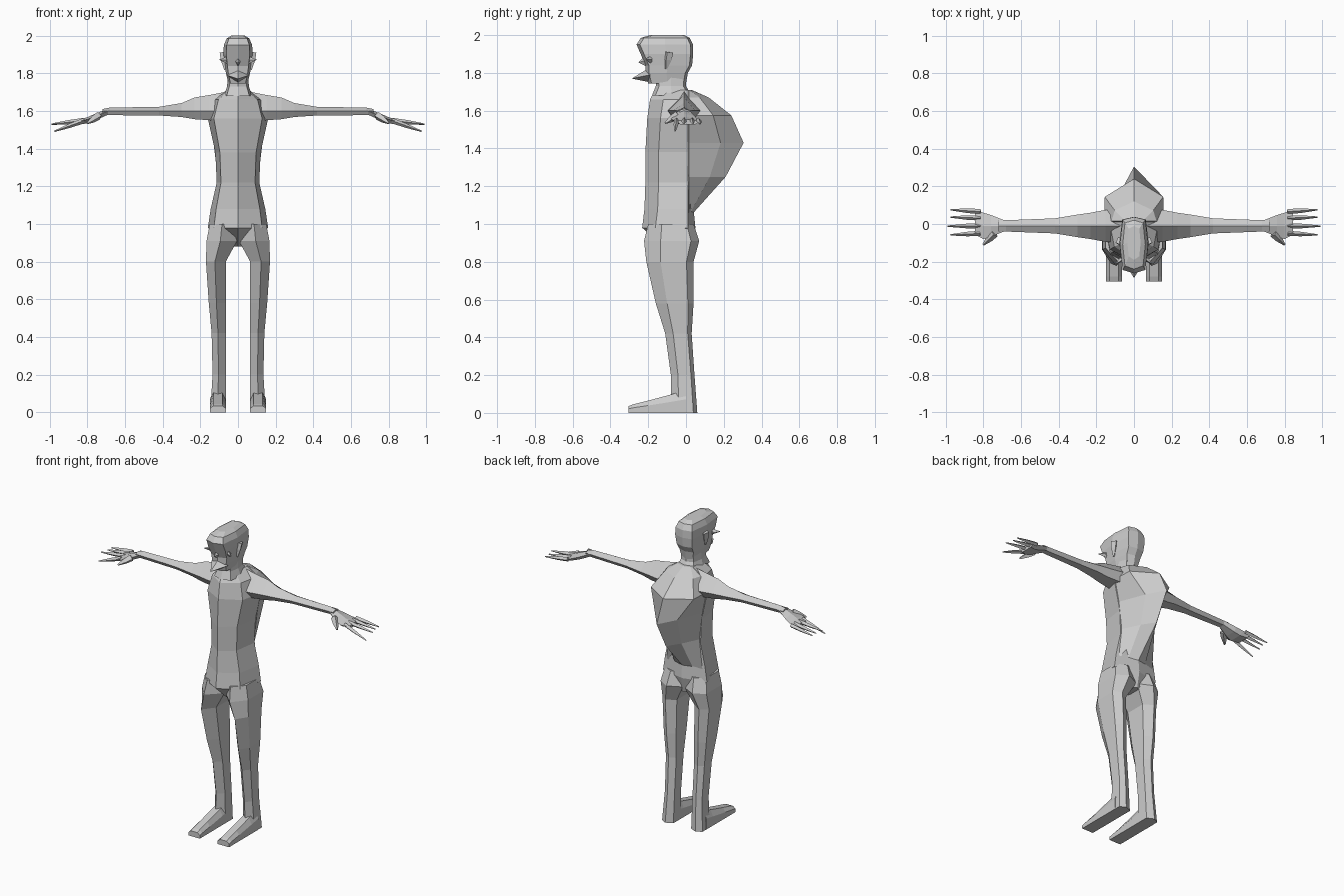
import bpy, bmesh
from mathutils import Vector

default_cube = bpy.data.objects.get("Cube")
if default_cube:
    bpy.data.objects.remove(default_cube, do_unlink=True)

color = (.6, .6, .6, 1)
grey = bpy.data.materials.new("plain_grey")
grey.use_nodes = True
grey.diffuse_color = color
grey.node_tree.nodes["Principled BSDF"].inputs["Base Color"].default_value = color


def loft(name, rings, mirror=False):
    """Skin a closed flat-shaded surface through rings of equal length."""
    bm = bmesh.new()
    loops = [[bm.verts.new(point) for point in ring] for ring in rings]
    count = len(loops[0])
    for lower, upper in zip(loops, loops[1:]):
        for i in range(count):
            j = (i + 1) % count
            bm.faces.new((lower[i], lower[j], upper[j], upper[i]))
    bm.faces.new(loops[0][::-1])
    bm.faces.new(loops[-1])
    bmesh.ops.remove_doubles(bm, verts=bm.verts, dist=.0001)
    bmesh.ops.recalc_face_normals(bm, faces=bm.faces)
    mesh = bpy.data.meshes.new(name)
    bm.to_mesh(mesh)
    bm.free()
    mesh.materials.append(grey)
    obj = bpy.data.objects.new(name, mesh)
    bpy.context.collection.objects.link(obj)
    if mirror:
        obj.modifiers.new("mirror", "MIRROR").use_axis[0] = True


def symmetric(z, half):
    """Level ring from half an outline, running front centre to back centre."""
    other_side = [(-x, y) for x, y in reversed(half) if x > 0]
    return [(x, y, z) for x, y in half + other_side]


def spike(name, centre, width, height, tip, mirror=False):
    """Upright diamond drawn out to a point."""
    x, y, z = centre
    base = [(x - width, y, z), (x, y, z + height),
            (x + width, y, z), (x, y, z - height)]
    loft(name, [base, [tip] * len(base)], mirror)


def taper(name, base, tip, radius):
    """Mirrored pair of four-sided digits that narrow towards the tip."""
    start, end = Vector(base), Vector(tip)
    side = (end - start).cross(Vector((0, 0, 1))).normalized()
    up = side.cross(end - start).normalized()
    rings = []
    for along, scale in ((0, 1), (.45, .85), (1, .25)):
        centre = start.lerp(end, along)
        rings.append([centre + direction * radius * scale
                      for direction in (side, up, -side, -up)])
    loft(name, rings, True)


# Torso: height, half width, front, back
def torso_ring(z, width, front, back):
    return symmetric(z, [(0, front), (width * .8, front + .07),
                         (width, .01), (0, back)])


torso = [
    (.88, .03, -.12, .03),
    (.98, .16, -.232, .05),
    (1.08, .145, -.22, .04),
    (1.22, .113, -.215, .03),
    (1.38, .12, -.215, .03),
    (1.56, .16, -.205, .04),
    (1.66, .13, -.19, .04),
    (1.71, .06, -.165, .02),
]
loft("torso", [torso_ring(*row) for row in torso])


# Hunched back: height, half width, spine, and how boxy the section is
def hump_ring(z, width, spine, fullness):
    return symmetric(z, [(0, -.05), (width, .015),
                         (width * fullness, spine * .6), (0, spine)])


hump = [
    (1.71, .06, .03, .8),
    (1.67, .12, .12, .85),
    (1.575, .16, .24, .97),
    (1.43, .13, .305, .5),
    (1.25, .108, .21, .5),
    (1.06, .13, .04, .5),
]
loft("back_hump", [hump_ring(*row) for row in hump])


# Legs: height, outer side, front, back
def leg_ring(z, outer, front, back):
    inner = .065 if z < .85 else .005
    middle = inner + (outer - inner) * .55
    depth = back - front
    near, far = front + depth * .3, back - depth * .15
    return [(middle, front, z), (outer, near, z), (outer, far, z),
            (middle, back, z), (inner, far, z), (inner, near, z)]


legs = [
    (1, .15, -.2, .04),
    (.91, .167, -.222, .07),
    (.8, .17, -.21, .04),
    (.58, .155, -.16, .04),
    (.42, .14, -.11, .03),
    (.2, .135, -.08, .045),
    (0, .147, -.08, .06),
]
loft("legs", [leg_ring(*row) for row in legs], True)


# Feet: flat soles with chamfered tops, falling towards the toes
def foot_ring(y, height, inner=.065, outer=.148, chamfer=.018):
    shoulder = height * .6
    return [(inner, y, 0), (inner, y, shoulder), (inner + chamfer, y, height),
            (outer - chamfer, y, height), (outer, y, shoulder), (outer, y, 0)]


feet = [(0, .12), (-.07, .1), (-.2, .065), (-.28, .045), (-.305, .035)]
loft("feet", [foot_ring(*row) for row in feet], True)


# Arms: distance out, half depth, rise above the bone, bone height
def arm_ring(x, depth, rise, z=1.6, y=-.01):
    low = z - .015 - rise * .4
    return [(x, y - depth, z), (x, y, z + rise), (x, y + depth, z),
            (x, y + depth * .6, low), (x, y - depth * .6, low)]


arms = [
    (.05, .09, .105),
    (.15, .085, .085),
    (.23, .07, .072),
    (.3, .06, .042),
    (.42, .04, .022),
    (.68, .03, .018),
    (.72, .03, .01),
]
loft("arms", [arm_ring(*row) for row in arms], True)

# Hands: drooping palm, four fingers and a thumb
palms = [
    (.69, .03, .012, 1.6),
    (.76, .058, .015, 1.57),
    (.8, .07, .012, 1.555),
    (.845, .065, .008, 1.545, .01),
]
loft("palms", [arm_ring(*row) for row in palms], True)
for name, spread, drop in (("index", -.05, 1.492), ("middle", -.01, 1.53),
                           ("ring", .032, 1.53), ("little", .066, 1.53)):
    reach = .99 if name == "middle" else .975
    taper(name + "_fingers", (.815, spread, 1.55),
          (reach, spread * 1.15, drop), .014)
taper("thumbs", (.74, -.05, 1.575), (.8, -.11, 1.535), .022)


# Neck and head: height, half width, front, back
def skull_ring(z, width, front, back):
    corner = width * .8
    return symmetric(z, [(0, front), (corner, front + .018),
                         (width, front * .5 + back * .5),
                         (corner, back - .014), (0, back)])


neck = [(1.68, .075, -.18, .03), (1.73, .058, -.16, 0), (1.8, .053, -.16, 0)]
loft("neck", [skull_ring(*row) for row in neck])
head = [
    (1.745, .05, -.2, 0),
    (1.8, .064, -.215, .01),
    (1.84, .07, -.215, .032),
    (1.9, .078, -.24, .038),
    (1.95, .075, -.262, .037),
    (1.985, .06, -.24, .02),
    (2, .035, -.19, -.01),
]
loft("head", [skull_ring(*row) for row in head])

# Face: beak-like mouth, nose, swept cheek points and ears
spike("mouth", (0, -.19, 1.79), .06, .04, (0, -.287, 1.77))
spike("nose", (0, -.2, 1.87), .022, .04, (0, -.252, 1.855))
spike("cheek_points", (.045, -.18, 1.87), .03, .025, (.102, -.215, 1.872), True)
taper("ears", (.074, -.09, 1.91), (.068, -.105, 1.82), .025)
